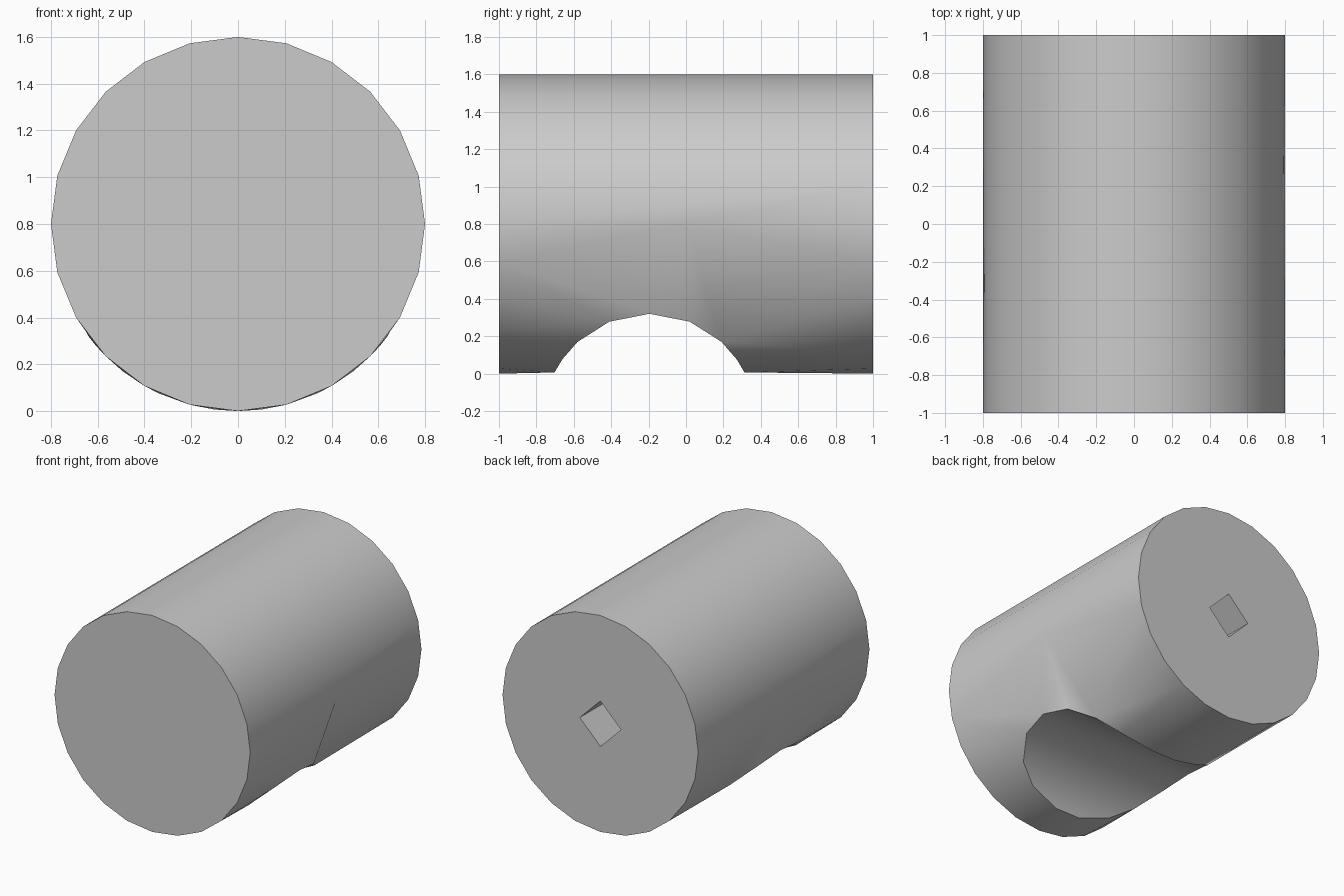
import bpy
import bmesh
from math import sin, cos, radians, sqrt

cube = bpy.data.objects.get("Cube")
if cube:
    bpy.data.objects.remove(cube, do_unlink=True)

RADIUS, SIDES = 0.8, 24
HOLE, HOLE_FLOOR = 0.168, 0.5
ARCH_R, ARCH_Y, ARCH_Z = 0.568, -0.195, -0.248
ARCH_ANGLES = (22.3, 42.7, 55.3, 63.4)

grey = bpy.data.materials.new("light_grey")
grey.use_nodes = True
grey.diffuse_color = (0.6, 0.6, 0.6, 1)
grey.node_tree.nodes["Principled BSDF"].inputs["Base Color"].default_value = (0.6, 0.6, 0.6, 1)

bm = bmesh.new()


def face(*verts):
    bm.faces.new(verts)


# End rings: index 0 is +x, counting downwards
def ring(y):
    angles = [radians(-360 * k / SIDES) for k in range(SIDES)]
    return [bm.verts.new((RADIUS * cos(a), y, RADIUS + RADIUS * sin(a))) for a in angles]


front, back = ring(-1), ring(1)


# Rim of the crosswise arch, where it meets the round side
def rim_vert(angle, side):
    z = ARCH_Z + ARCH_R * cos(radians(angle))
    x = sqrt(RADIUS ** 2 - (z - RADIUS) ** 2)
    return bm.verts.new((side * x, ARCH_Y + ARCH_R * sin(radians(angle)), z))


rim_angles = [-a for a in reversed(ARCH_ANGLES)] + [0] + list(ARCH_ANGLES)
rims = {}
mids = {}
TOP = len(ARCH_ANGLES)
FRONT_FAN = "T1 112 123 134p 234 24q 345 35q 456"

for side in (1, -1):
    rim = rims[side] = [rim_vert(a, side) for a in rim_angles]
    mid = mids[side] = bm.verts.new((side * RADIUS, 0, RADIUS))
    # Lower quarter of each end ring on this side
    turn = [k if side > 0 else SIDES // 2 - k for k in range(7)]
    f = [front[k] for k in turn]
    b = [back[k] for k in turn]
    # Rim points from the crown outwards
    pf = [rim[TOP - k] for k in range(5)]
    pb = [rim[TOP + k] for k in range(5)]

    # Skin over the arch crown
    face(mid, pf[0], pb[1])
    face(mid, pb[1], pb[2])
    face(mid, f[0], f[1])
    face(mid, f[1], pf[0])
    face(pf[0], f[1], pf[1])
    face(mid, b[0], b[1])
    face(mid, b[1], pb[2])

    # Skin beside the arch, towards both ends
    for k in (1, 2):
        face(pf[1], f[k], f[k + 1])
        face(pb[2], b[k], b[k + 1])
    face(pf[1], f[3], pf[2])
    face(pb[2], b[3], b[4])
    face(pf[2], f[3], f[4])
    for p, e in ((pf, f), (pb, b)):
        face(p[2], e[4], p[3])
        face(p[3], e[4], e[5])
        face(p[3], e[5], p[4])
        face(p[4], e[5], e[6])

# Underside slivers and the arch vault
right, left = rims[1], rims[-1]
bottom = SIDES // 4
face(right[0], left[0], front[bottom])
face(right[-1], left[-1], back[bottom])
for k in range(len(right) - 1):
    face(right[k], right[k + 1], left[k + 1], left[k])

# Upper half of the barrel
for k in range(SIDES // 2, SIDES):
    n = (k + 1) % SIDES
    strip = [front[k], front[n], back[n], back[k]]
    if n == 0:
        strip.insert(2, mids[1])
    if k == SIDES // 2:
        strip.append(mids[-1])
    face(*strip)

# Plain front end
face(*front)

# Back end with a blind diamond socket
corners = [(HOLE, 0), (0, -HOLE), (-HOLE, 0), (0, HOLE)]
mouth = [bm.verts.new((x, 1, RADIUS + z)) for x, z in corners]
floor = [bm.verts.new((x, HOLE_FLOOR, RADIUS + z)) for x, z in corners]
top = 3 * bottom
face(*(back[top:] + back[:bottom + 1]), mouth[1], mouth[0], mouth[3])
face(*back[bottom:top + 1], mouth[3], mouth[2], mouth[1])
for k in range(4):
    n = (k + 1) % 4
    face(mouth[k], mouth[n], floor[n], floor[k])
face(*floor)

bmesh.ops.recalc_face_normals(bm, faces=bm.faces[:])
mesh = bpy.data.meshes.new("barrel")
bm.to_mesh(mesh)
bm.free()
mesh.materials.append(grey)

barrel = bpy.data.objects.new("barrel", mesh)
bpy.context.collection.objects.link(barrel)
bpy.ops.object.select_all(action="DESELECT")
barrel.select_set(True)
bpy.context.view_layer.objects.active = barrel
bpy.ops.object.shade_smooth_by_angle(angle=radians(35))
